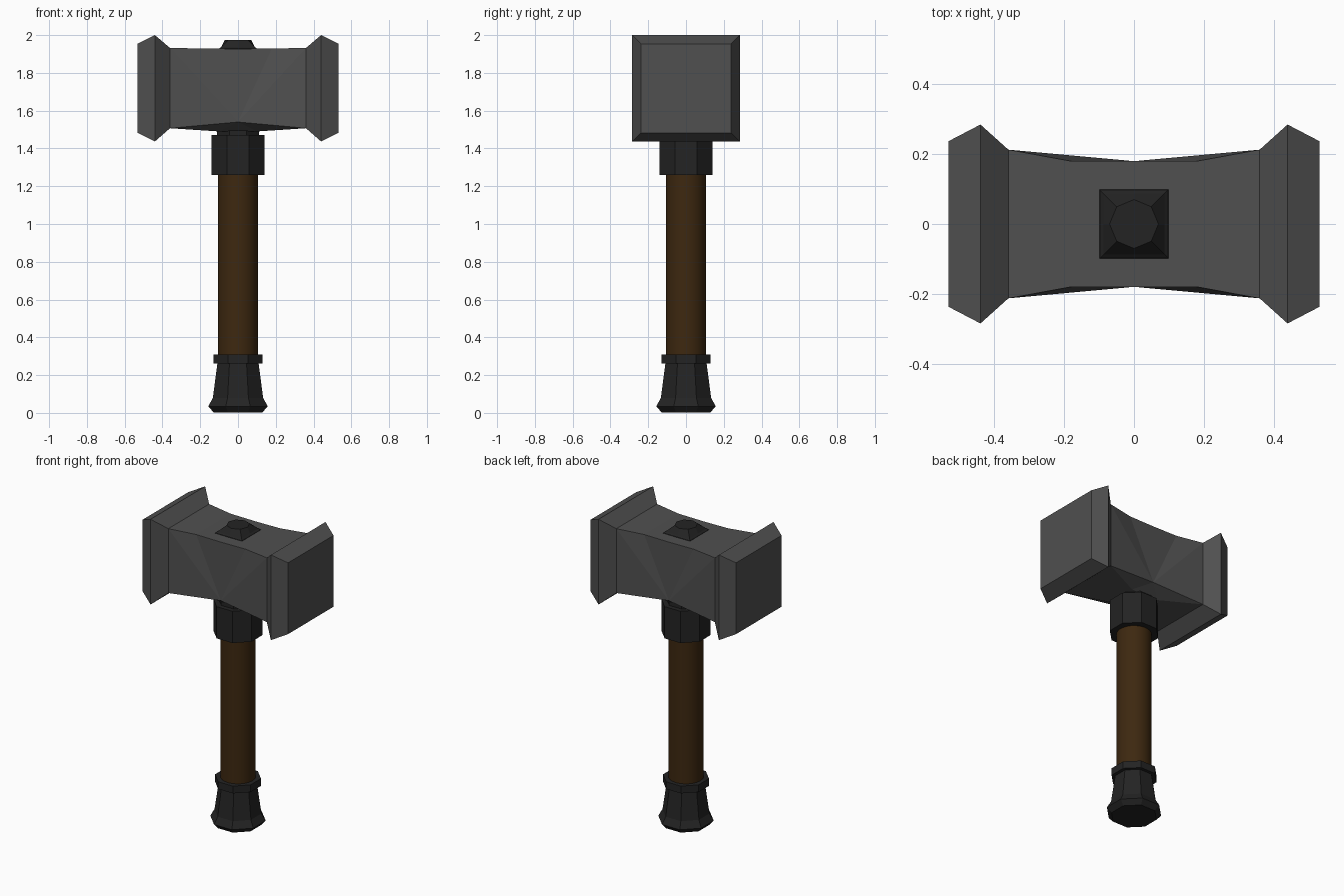
import bpy, math

if "Cube" in bpy.data.objects:
    bpy.data.objects.remove(bpy.data.objects["Cube"])


def material(name, rgb):
    m = bpy.data.materials.new(name)
    m.diffuse_color = (*rgb, 1)
    m.use_nodes = True
    m.node_tree.nodes["Principled BSDF"].inputs["Base Color"].default_value = m.diffuse_color
    return m


steel = material("grey steel", (0.08, 0.08, 0.08))
iron = material("dark iron", (0.017, 0.017, 0.017))
wood = material("brown wood", (0.047, 0.021, 0.005))


def make(name, verts, faces, mat):
    me = bpy.data.meshes.new(name)
    me.from_pydata(verts, [], faces)
    me.materials.append(mat)
    ob = bpy.data.objects.new(name, me)
    bpy.context.collection.objects.link(ob)
    # consistent outward normals
    bpy.context.view_layer.objects.active = ob
    bpy.ops.object.select_all(action='DESELECT')
    ob.select_set(True)
    bpy.ops.object.mode_set(mode='EDIT')
    bpy.ops.mesh.select_all(action='SELECT')
    bpy.ops.mesh.remove_doubles(threshold=0.0005)
    bpy.ops.mesh.normals_make_consistent(inside=False)
    bpy.ops.object.mode_set(mode='OBJECT')
    return ob


def loft(name, rings, mat):
    n = len(rings[0])
    verts = [p for r in rings for p in r]
    faces = [(k * n + i, k * n + (i + 1) % n, (k + 1) * n + (i + 1) % n, (k + 1) * n + i)
             for k in range(len(rings) - 1) for i in range(n)]
    faces += [tuple(range(n)), tuple(range((len(rings) - 1) * n, len(rings) * n))]
    return make(name, verts, faces, mat)


def turned(name, profile, mat, n=8):
    # profile holds (half width across flats, z)
    k = 1 / math.cos(math.pi / n)
    return loft(name, [[(r * k * math.cos((i + .5) * math.tau / n),
                         r * k * math.sin((i + .5) * math.tau / n), z)
                        for i in range(n)] for r, z in profile], mat)


# Hammer head: one quarter described, mirrored in x and y
P = {
    'A': (.36, .213, 1.932), 'B': (.18, .18, 1.929), 'C': (0, .18, 1.927),
    'D': (0, .18, 1.54), 'E': (.36, .213, 1.507),
    'F': (.44, .285, 2.0), 'G': (.44, .285, 1.437),
    'H': (.532, .237, 1.954), 'I': (.532, .237, 1.483),
    # centre line points, top and bottom
    'a': (.36, 0, 1.932), 'b': (.18, 0, 1.929), 'c': (0, 0, 1.927),
    'e': (.36, 0, 1.507), 'f': (.44, 0, 2.0), 'g': (.44, 0, 1.437),
    'h': (.532, 0, 1.954), 'i': (.532, 0, 1.483),
    # flat seat on the underside for the handle
    'p': (.1, .1, 1.49), 'q': (.1, 0, 1.49), 'r': (0, .1, 1.49), 's': (0, 0, 1.49),
}
quarter = ["AED", "ADB", "BDC",
           "AEGF", "FGIH", "HIih",
           "abBA", "bcCB", "afFA", "fhHF",
           "eEGg", "gGIi",
           "EDp", "Dpr", "Eeqp", "pqsr"]
keys = list(P)
verts, faces = [], []
for sx in (1, -1):
    for sy in (1, -1):
        base = len(verts)
        verts += [(sx * x, sy * y, z) for x, y, z in P.values()]
        faces += [tuple(base + keys.index(c) for c in f) for f in quarter]
make("hammer_head", verts, faces, steel)

# Handle, smooth round wood
turned("handle", [(.105, .2), (.105, 1.5)], wood, 32)
bpy.ops.object.shade_smooth_by_angle()

# Iron collar under the head, with a narrow neck above it
turned("collar", [(.14, 1.26), (.14, 1.47)], iron)
turned("collar_neck", [(.11, 1.46), (.11, 1.495)], iron)

# Iron pommel and its ring
turned("pommel", [(.13, .003), (.157, .035), (.133, .08), (.108, .27)], iron)
turned("pommel_ring", [(.13, .262), (.13, .31)], iron)

# Top cap: square base rising to an eight sided top
square = [(1, 0), (1, 1), (0, 1), (-1, 1), (-1, 0), (-1, -1), (0, -1), (1, -1)]
loft("top_cap", [[(.1 * x, .1 * y, 1.92) for x, y in square],
                 [(.098 * x, .098 * y, 1.93) for x, y in square],
                 [(.088 * x, .088 * y, 1.938) for x, y in square],
                 [(.07 * math.cos(i * math.pi / 4), .07 * math.sin(i * math.pi / 4), 1.975)
                  for i in range(8)]], iron)
